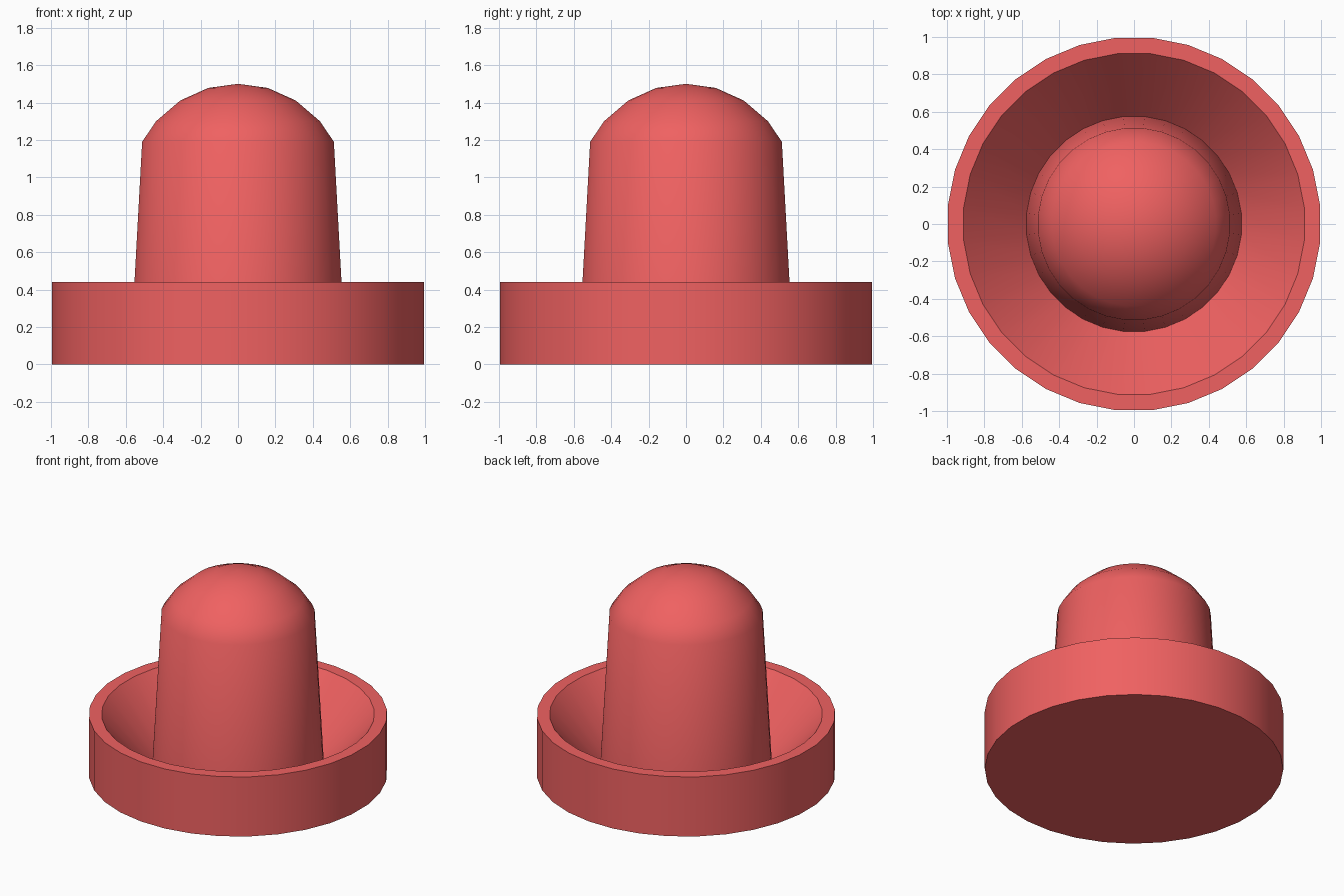
import bpy, bmesh, math

if "Cube" in bpy.data.objects:
    bpy.data.objects.remove(bpy.data.objects["Cube"])

SIDES = 32

# Half profile (radius, height) from the outer foot to just below the tip
profile = [
    (1.00, 0.00), (1.00, 0.44),                # outer wall
    (0.915, 0.44), (0.577, 0.06),              # rim and sloping bowl
    (0.515, 1.19),                             # tapered post
    (0.44, 1.30), (0.31, 1.411), (0.16, 1.478) # domed cap
]

bm = bmesh.new()
rings = []
for r, z in profile:
    ring = []
    for i in range(SIDES):
        a = 2 * math.pi * (i + 0.5) / SIDES
        ring.append(bm.verts.new((r * math.cos(a), r * math.sin(a), z)))
    rings.append(ring)

# Skin between rings
for low, high in zip(rings, rings[1:]):
    for i in range(SIDES):
        j = (i + 1) % SIDES
        bm.faces.new((low[i], low[j], high[j], high[i]))

# Tip fan and flat underside
tip = bm.verts.new((0, 0, 1.5))
for i in range(SIDES):
    bm.faces.new((rings[-1][i], rings[-1][(i + 1) % SIDES], tip))
bm.faces.new(rings[0][::-1])
bmesh.ops.recalc_face_normals(bm, faces=bm.faces)

mesh = bpy.data.meshes.new("knobbed_dish")
bm.to_mesh(mesh)
bm.free()
dish = bpy.data.objects.new("knobbed_dish", mesh)
bpy.context.collection.objects.link(dish)

# Red plastic
red = bpy.data.materials.new("red_plastic")
red.diffuse_color = (0.87, 0.12, 0.12, 1)
red.use_nodes = True
red.node_tree.nodes["Principled BSDF"].inputs["Base Color"].default_value = red.diffuse_color
mesh.materials.append(red)

bpy.context.view_layer.objects.active = dish
dish.select_set(True)
bpy.ops.object.shade_smooth_by_angle(angle=math.radians(40))
